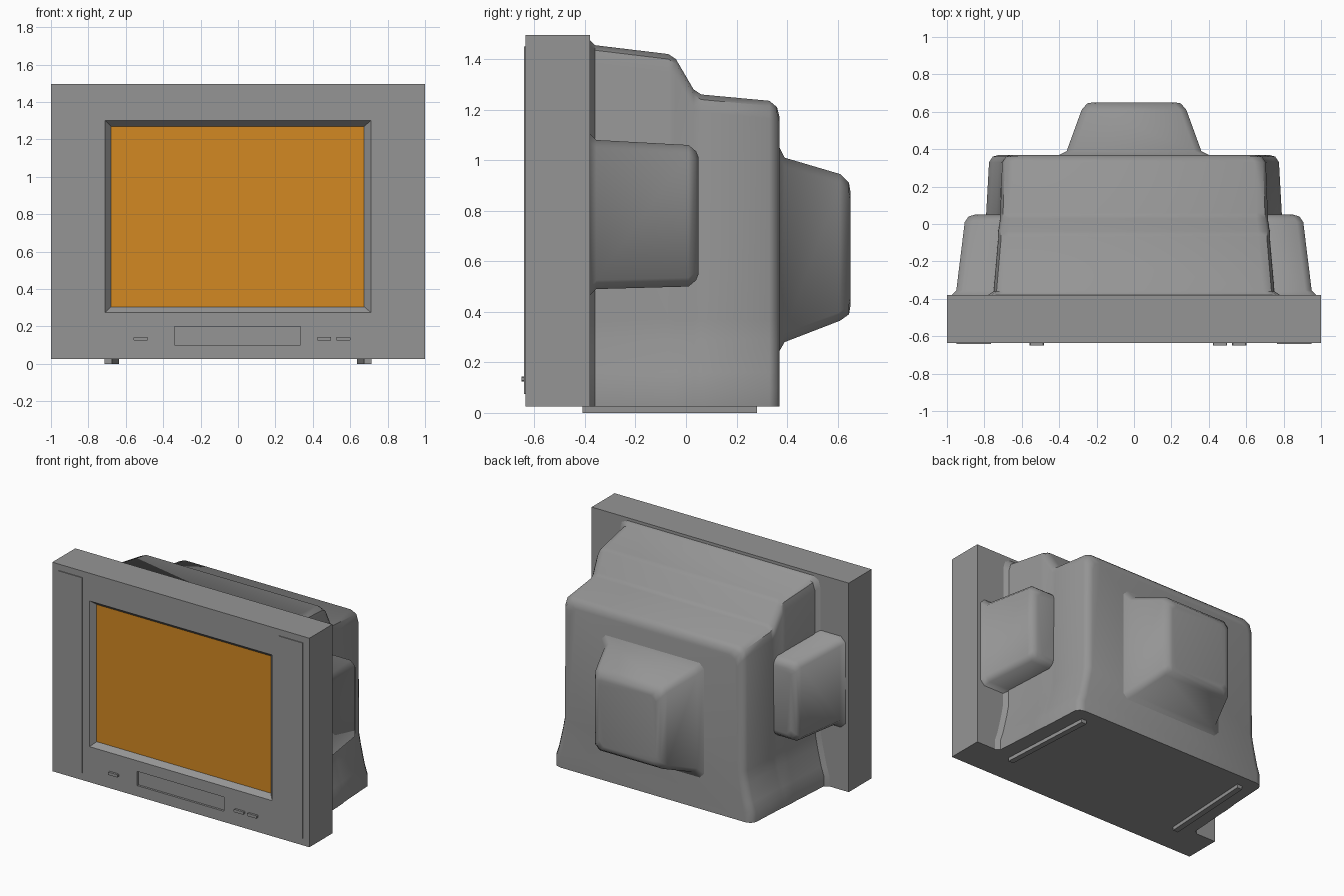
import bpy, bmesh, math

old = bpy.data.objects.get("Cube")
if old:
    bpy.data.objects.remove(old, do_unlink=True)


def material(name, rgb):
    m = bpy.data.materials.new(name)
    m.use_nodes = True
    m.diffuse_color = (*rgb, 1)
    m.node_tree.nodes["Principled BSDF"].inputs["Base Color"].default_value = (*rgb, 1)
    return m


GREY = material("grey plastic", (0.30, 0.30, 0.30))
ORANGE = material("orange screen", (0.65, 0.25, 0.016))


def loft(name, rings, smooth=True, cap_mat=None):
    """Skin a list of equal-length point rings and cap both ends."""
    bm = bmesh.new()
    loops = [[bm.verts.new(p) for p in ring] for ring in rings]
    n = len(loops[0])
    for a, b in zip(loops, loops[1:]):
        for i in range(n):
            j = (i + 1) % n
            bm.faces.new((a[i], a[j], b[j], b[i]))
    bm.faces.new(loops[0])
    end = bm.faces.new(loops[-1])
    if cap_mat:
        end.material_index = 1
    bmesh.ops.recalc_face_normals(bm, faces=bm.faces)
    me = bpy.data.meshes.new(name)
    bm.to_mesh(me)
    bm.free()
    ob = bpy.data.objects.new(name, me)
    bpy.context.collection.objects.link(ob)
    me.materials.append(GREY)
    if cap_mat:
        me.materials.append(cap_mat)
    if smooth:
        bpy.ops.object.select_all(action='DESELECT')
        ob.select_set(True)
        bpy.context.view_layer.objects.active = ob
        bpy.ops.object.shade_smooth_by_angle(angle=math.radians(48))
    return ob


def rect(x0, x1, z0, z1, y, c=0.0):
    """Rectangle facing the front, with corners cut by c."""
    if c == 0:
        return [(x0, y, z0), (x1, y, z0), (x1, y, z1), (x0, y, z1)]
    return [(x0 + c, y, z0), (x1 - c, y, z0), (x1, y, z0 + c), (x1, y, z1 - c),
            (x1 - c, y, z1), (x0 + c, y, z1), (x0, y, z1 - c), (x0, y, z0 + c)]


def box(name, x0, x1, y0, y1, z0, z1, c=0.0):
    return loft(name, [rect(x0, x1, z0, z1, y0, c), rect(x0, x1, z0, z1, y1, c)], False)


# Front bezel with sloped recess and screen
BOTTOM, TOP, FRONT, REAR = 0.025, 1.495, -0.635, -0.38
bezel = loft("bezel_and_screen", [
    rect(-1, 1, BOTTOM, TOP, REAR),
    rect(-1, 1, BOTTOM, TOP, FRONT),
    rect(-0.71, 0.71, 0.275, 1.3, FRONT),
    rect(-0.68, 0.675, 0.305, 1.27, FRONT + 0.035)], False, ORANGE)

# Shallow control panel recess
cutter = box("panel_cutter", -0.34, 0.335, FRONT - 0.1, FRONT + 0.015, 0.1, 0.2)
cutter.hide_render = True
mod = bezel.modifiers.new("panel", 'BOOLEAN')
mod.operation, mod.solver, mod.object = 'DIFFERENCE', 'EXACT', cutter
bpy.context.view_layer.objects.active = bezel
bpy.ops.object.modifier_apply(modifier=mod.name)
bpy.data.objects.remove(cutter, do_unlink=True)


# Rear housing: stepped top, flared foot
def housing_ring(y, foot, wall, top):
    half = [(foot, BOTTOM), (foot, 0.1), (foot - 0.02, 0.16), (wall + 0.015, 0.29),
            (wall, 0.37), (wall - 0.005, top - 0.07), (wall - 0.02, top - 0.02),
            (wall - 0.065, top)]
    return [(x, y, z) for x, z in half] + [(-x, y, z) for x, z in reversed(half)]


stations = [(REAR, 0.85, 0.785, 1.475), (-0.36, 0.82, 0.755, 1.455),
            (-0.07, 0.8, 0.73, 1.42), (-0.04, 0.8, 0.73, 1.4),
            (0.03, 0.795, 0.72, 1.28), (0.06, 0.79, 0.72, 1.26),
            (0.33, 0.775, 0.71, 1.235), (0.36, 0.755, 0.69, 1.21),
            (0.37, 0.72, 0.66, 1.17)]
loft("rear_housing", [housing_ring(*s) for s in stations])

# Tube cover on the back
cover = [(0.36, 0.41, 0.235, 1.06), (0.37, 0.4, 0.245, 1.05), (0.39, 0.36, 0.28, 1.01),
         (0.61, 0.28, 0.365, 0.945), (0.645, 0.25, 0.39, 0.91), (0.65, 0.22, 0.42, 0.88)]
loft("tube_cover", [rect(-w, w, z0, z1, y, 0.035) for y, w, z0, z1 in cover])

# Parts that sit on both sides
pod = [(REAR, 0.975, 0.465, 1.105), (-0.355, 0.95, 0.49, 1.08), (0.01, 0.905, 0.5, 1.06),
       (0.04, 0.885, 0.525, 1.035), (0.05, 0.85, 0.55, 1.01)]
for side, label in ((1, "left"), (-1, "right")):
    loft(label + "_side_pod",
         [[(side * x, py, z) for x, py, z in rect(0.55, w, z0, z1, y, 0.035)]
          for y, w, z0, z1 in pod])
    # Speaker plate
    a, b = sorted((side * 0.765, side * 0.95))
    box(label + "_speaker_plate", a, b, FRONT - 0.006, FRONT + 0.01, 0.075, 1.45)
    # Slightly toed-in foot rail
    loft(label + "_foot_rail",
         [rect(side * cx - 0.02, side * cx + 0.02, 0, 0.04, y)
          for cx, y in ((0.693, -0.41), (0.655, 0.28))], False)

# Buttons
for name, x in (("power_button", -0.52), ("minus_button", 0.46), ("plus_button", 0.563)):
    box(name, x - 0.038, x + 0.038, FRONT - 0.015, FRONT + 0.01, 0.124, 0.144, 0.004)
